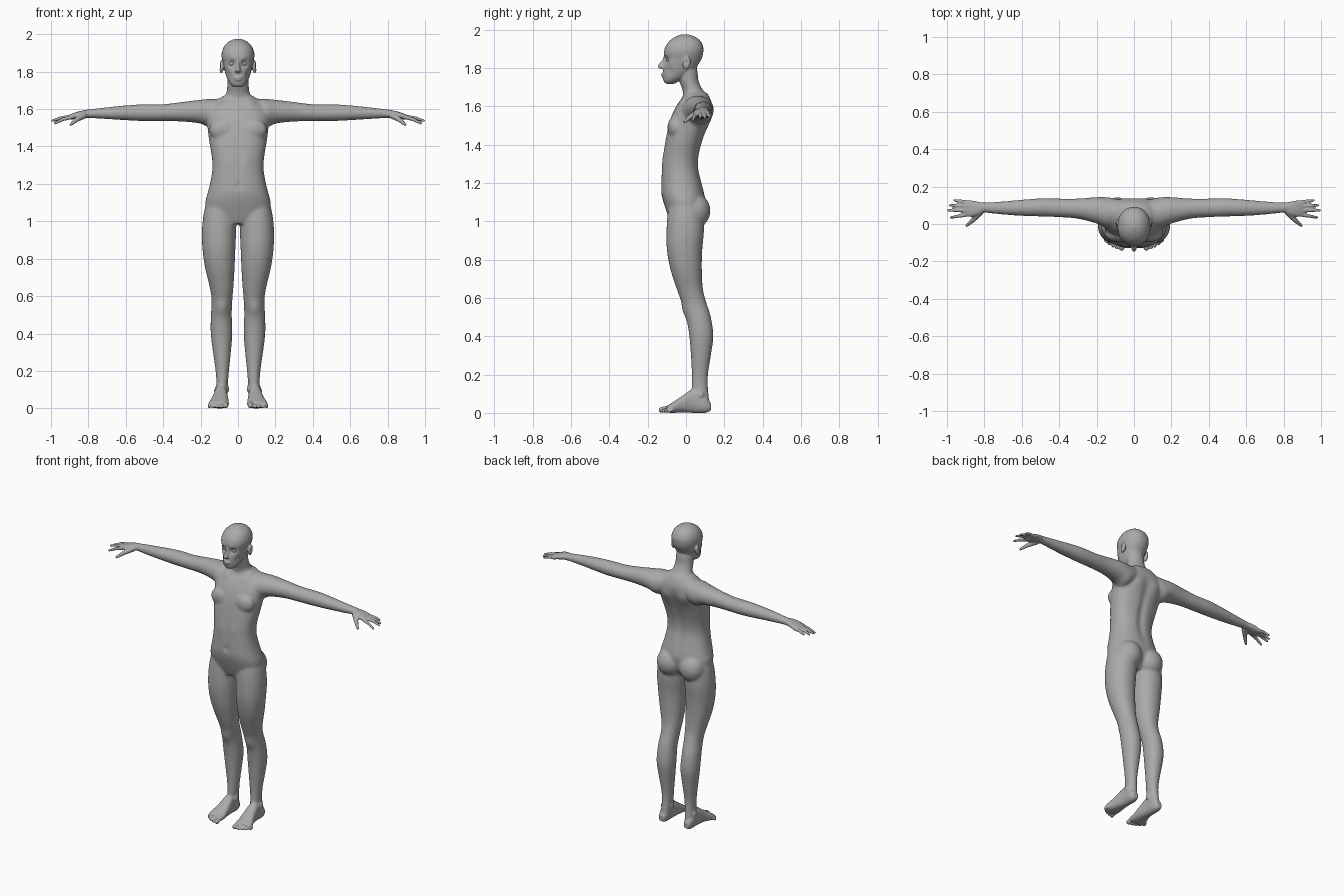
import bpy
import bmesh
import math
from mathutils import Matrix, Vector

default_cube = bpy.data.objects.get("Cube")
if default_cube:
    bpy.data.objects.remove(default_cube, do_unlink=True)

material = bpy.data.materials.new("plain grey")
material.use_nodes = True
grey = (0.4, 0.4, 0.4, 1.0)
material.diffuse_color = grey
material.node_tree.nodes["Principled BSDF"].inputs["Base Color"].default_value = grey

bm = bmesh.new()


def catmull(rows, steps=4):
    """Smoothly interpolate the rows of a loft."""
    rows = [Vector(row) for row in rows]
    padded = [rows[0]] + rows + [rows[-1]]
    result = []
    for i in range(len(rows) - 1):
        a, b, c, d = padded[i:i + 4]
        for k in range(steps):
            t = k / steps
            result.append(b + (c - a) * (t / 2)
                          + (a * 2 - b * 5 + c * 4 - d) * (t * t / 2)
                          + (b * 3 - a - c * 3 + d) * (t ** 3 / 2))
    result.append(rows[-1])
    return result


def loft(axis, rows, power=2.0, sides=32):
    """Rows are (position along axis, low and high of each cross direction)."""
    rings = []
    for t, a_low, a_high, b_low, b_high in catmull(rows):
        ring = []
        for k in range(sides):
            angle = math.tau * k / sides
            ca, sa = math.cos(angle), math.sin(angle)
            u = math.copysign(abs(ca) ** (2 / power), ca)
            v = math.copysign(abs(sa) ** (2 / power), sa)
            a = (a_low + a_high) / 2 + u * (a_high - a_low) / 2
            b = (b_low + b_high) / 2 + v * (b_high - b_low) / 2
            point = {"x": (t, a, b), "y": (a, t, b), "z": (a, b, t)}[axis]
            ring.append(bm.verts.new(point))
        rings.append(ring)
    for lower, upper in zip(rings, rings[1:]):
        for k in range(sides):
            n = (k + 1) % sides
            bm.faces.new((lower[k], lower[n], upper[n], upper[k]))
    bm.faces.new(rings[0][::-1])
    bm.faces.new(rings[-1])


def central_loft(rows, power=2.0):
    """Upright loft from (height, half width, front, back) rows."""
    loft("z", [(z, -half, half, front, back) for z, half, front, back in rows], power)


def ball(center, size, tilt=0.0):
    matrix = (Matrix.Translation(center) @ Matrix.Rotation(tilt, 4, "X")
              @ Matrix.Diagonal((*size, 1)))
    bmesh.ops.create_uvsphere(bm, u_segments=24, v_segments=16, radius=1, matrix=matrix)


def digit(points, radii):
    """Finger or toe: tapered segments with round joints."""
    points = [Vector(p) for p in points]
    for p, r in zip(points, radii):
        ball(p, (r, r, r))
    for p, q, r, s in zip(points, points[1:], radii, radii[1:]):
        turn = (q - p).to_track_quat("Z", "Y").to_matrix().to_4x4()
        bmesh.ops.create_cone(bm, cap_ends=True, segments=16, radius1=r, radius2=s,
                              depth=(q - p).length,
                              matrix=Matrix.Translation((p + q) / 2) @ turn)


# Leg
loft("z", [(1.12, .03, .16, -.08, .07), (1.05, .012, .182, -.095, .09),
           (.95, .01, .193, -.102, .094), (.85, .014, .19, -.1, .085),
           (.75, .018, .176, -.082, .083), (.65, .024, .152, -.05, .088),
           (.58, .03, .141, -.025, .105), (.5, .033, .145, .0, .13),
           (.4, .03, .146, .017, .143), (.3, .038, .134, .025, .13),
           (.2, .048, .12, .03, .115), (.13, .054, .116, .03, .115),
           (.05, .06, .118, .04, .122)], 2.1)
# Foot, ankle bones and toes
loft("y", [(.13, .075, .11, .012, .05), (.1, .062, .122, 0, .09),
           (.04, .058, .126, 0, .125), (-.02, .052, .138, .002, .088),
           (-.07, .05, .155, 0, .055), (-.1, .054, .154, .002, .036)], 2.4)
ball((.118, .075, .095), (.01, .018, .02))
ball((.056, .065, .105), (.01, .018, .02))
for i in range(5):
    x = .066 + i * .021 + (.004 if i else 0)
    r = .015 if i == 0 else .0105 - i * .0005
    tip = -.128 + .001 * i + .0023 * i * i
    digit([(x - .003, -.08, r + .012), (x, tip + .015, r + .006), (x, tip, r)],
          [r, r * .9, r])
# Buttock and chest muscle
ball((.082, .045, 1.055), (.085, .083, .09))
ball((.08, -.055, 1.49), (.075, .042, .06))
# Arm
loft("x", [(.07, .01, .125, 1.55, 1.655), (.14, -.02, .142, 1.5, 1.655),
           (.2, .002, .144, 1.522, 1.65), (.3, .028, .136, 1.533, 1.638),
           (.4, .036, .136, 1.535, 1.626), (.5, .04, .137, 1.535, 1.626),
           (.6, .043, .13, 1.54, 1.62), (.7, .05, .121, 1.546, 1.61),
           (.8, .06, .115, 1.552, 1.598), (.84, .062, .112, 1.552, 1.59)])
# Palm, fingers and thumb
loft("x", [(.8, .064, .112, 1.555, 1.595), (.84, .045, .12, 1.552, 1.59),
           (.875, .038, .126, 1.546, 1.58), (.905, .042, .124, 1.543, 1.568)], 2.4)
for base, tip in [((.895, .05, 1.556), (.978, .035, 1.524)),
                  ((.9, .073, 1.558), (.993, .073, 1.538)),
                  ((.9, .096, 1.558), (.984, .1, 1.538)),
                  ((.89, .116, 1.556), (.961, .127, 1.542))]:
    middle = (Vector(base) + Vector(tip)) / 2 + Vector((0, 0, .005))
    digit([base, middle, tip], [.0115, .0095, .007])
digit([(.825, .06, 1.565), (.86, .022, 1.545), (.893, -.008, 1.518)], [.018, .013, .008])
# Ear
ball((.089, .004, 1.825), (.011, .02, .035), -.2)

# Copy the paired parts to the other side
copied = bmesh.ops.duplicate(bm, geom=bm.verts[:] + bm.edges[:] + bm.faces[:])
for item in copied["geom"]:
    if isinstance(item, bmesh.types.BMVert):
        item.co.x *= -1

# Torso
central_loft([(.985, .09, -.075, .05), (1.03, .165, -.094, .085), (1.1, .175, -.118, .1),
              (1.15, .163, -.13, .095), (1.2, .15, -.13, .083), (1.28, .137, -.127, .066),
              (1.35, .141, -.12, .07), (1.42, .153, -.109, .088), (1.5, .163, -.092, .115),
              (1.56, .167, -.072, .134), (1.61, .155, -.045, .136),
              (1.645, .115, -.02, .124), (1.67, .08, -.01, .11)], 2.3)
# Neck
central_loft([(1.6, .1, -.02, .13), (1.65, .078, -.014, .115), (1.69, .062, -.02, .085),
              (1.73, .057, -.034, .066), (1.78, .056, -.045, .06), (1.82, .05, -.045, .05)])
# Head
central_loft([(1.717, .022, -.105, -.06), (1.732, .04, -.117, -.035),
              (1.755, .054, -.12, .01), (1.785, .066, -.12, .045),
              (1.82, .075, -.116, .066), (1.85, .081, -.114, .083),
              (1.88, .088, -.115, .09), (1.91, .085, -.108, .09), (1.94, .071, -.087, .076),
              (1.96, .05, -.06, .052), (1.971, .028, -.035, .025), (1.975, .01, -.02, .005)], 2.15)
# Nose and lips
central_loft([(1.86, .008, -.117, -.09), (1.835, .009, -.13, -.09), (1.815, .013, -.146, -.09),
              (1.803, .017, -.147, -.09), (1.795, .014, -.13, -.09)])
ball((0, -.117, 1.768), (.024, .013, .006))
ball((0, -.116, 1.756), (.021, .013, .006))

# Fuse the parts into one skin
bmesh.ops.recalc_face_normals(bm, faces=bm.faces[:])
rough = bpy.data.meshes.new("rough")
bm.to_mesh(rough)
bm.free()
body = bpy.data.objects.new("body", rough)
bpy.context.collection.objects.link(body)
remesh = body.modifiers.new("fuse", "REMESH")
remesh.mode = "VOXEL"
remesh.voxel_size = .0052
graph = bpy.context.evaluated_depsgraph_get()
skin = bpy.data.meshes.new_from_object(body.evaluated_get(graph))
body.modifiers.clear()
body.data = skin
skin.name = "body"
bpy.data.meshes.remove(rough)

# Sculpted dents and swellings: centre, radius, push; applied to both sides
bumps = [((.033, -.11, 1.843), .02, (0, .014, 0)),      # eye socket
         ((.03, -.11, 1.868), .016, (0, -.005, 0)),     # brow
         ((.1, .0, 1.828), .012, (-.007, 0, 0)),        # ear hollow
         ((.055, -.09, 1.785), .022, (-.005, .003, 0)),  # cheek
         ((.075, .13, 1.53), .05, (0, .012, 0)),        # shoulder blade
         ((.07, -.025, 1.63), .02, (0, -.006, .003)),   # collar bone
         ((.085, -.015, .53), .035, (0, -.01, 0)),      # knee
         ((.05, -.12, 1.32), .03, (0, -.003, 0)),       # ribs
         ((0, -.13, 1.19), .012, (0, .008, 0))]         # navel
for vert in skin.vertices:
    co = vert.co.copy()
    side = 1 if co.x >= 0 else -1
    here = Vector((abs(co.x), co.y, co.z))
    for center, radius, push in bumps:
        near = (here - Vector(center)).length / radius
        if near < 2:
            move = Vector(push) * math.exp(-near * near)
            vert.co += Vector((move.x * side, move.y, move.z))
    # Grooves along the spine and breastbone
    if 1.12 < co.z < 1.6 and abs(co.x) < .06:
        fade = math.sin(math.pi * (co.z - 1.12) / .48) * math.exp(-(co.x / .022) ** 2)
        vert.co.y += -.012 * fade if co.y > .03 else .004 * fade

# Soften the joints, leaving face, hands and toes crisp
joints = body.vertex_groups.new(name="joints")
joints.add([v.index for v in skin.vertices
            if abs(v.co.x) < .8 and .1 < v.co.z < 1.7], 1.0, "REPLACE")
soft = body.modifiers.new("soften joints", "SMOOTH")
soft.factor, soft.iterations, soft.vertex_group = .5, 28, "joints"
fine = body.modifiers.new("soften all", "SMOOTH")
fine.factor, fine.iterations = .5, 2
skin.materials.clear()
skin.materials.append(material)
skin.shade_smooth()

# Eyes
for side, label in ((1, "left_eye"), (-1, "right_eye")):
    bm = bmesh.new()
    ball((side * .033, -.089, 1.842), (.015, .013, .011))
    mesh = bpy.data.meshes.new(label)
    bm.to_mesh(mesh)
    bm.free()
    mesh.materials.append(material)
    mesh.shade_smooth()
    bpy.context.collection.objects.link(bpy.data.objects.new(label, mesh))
